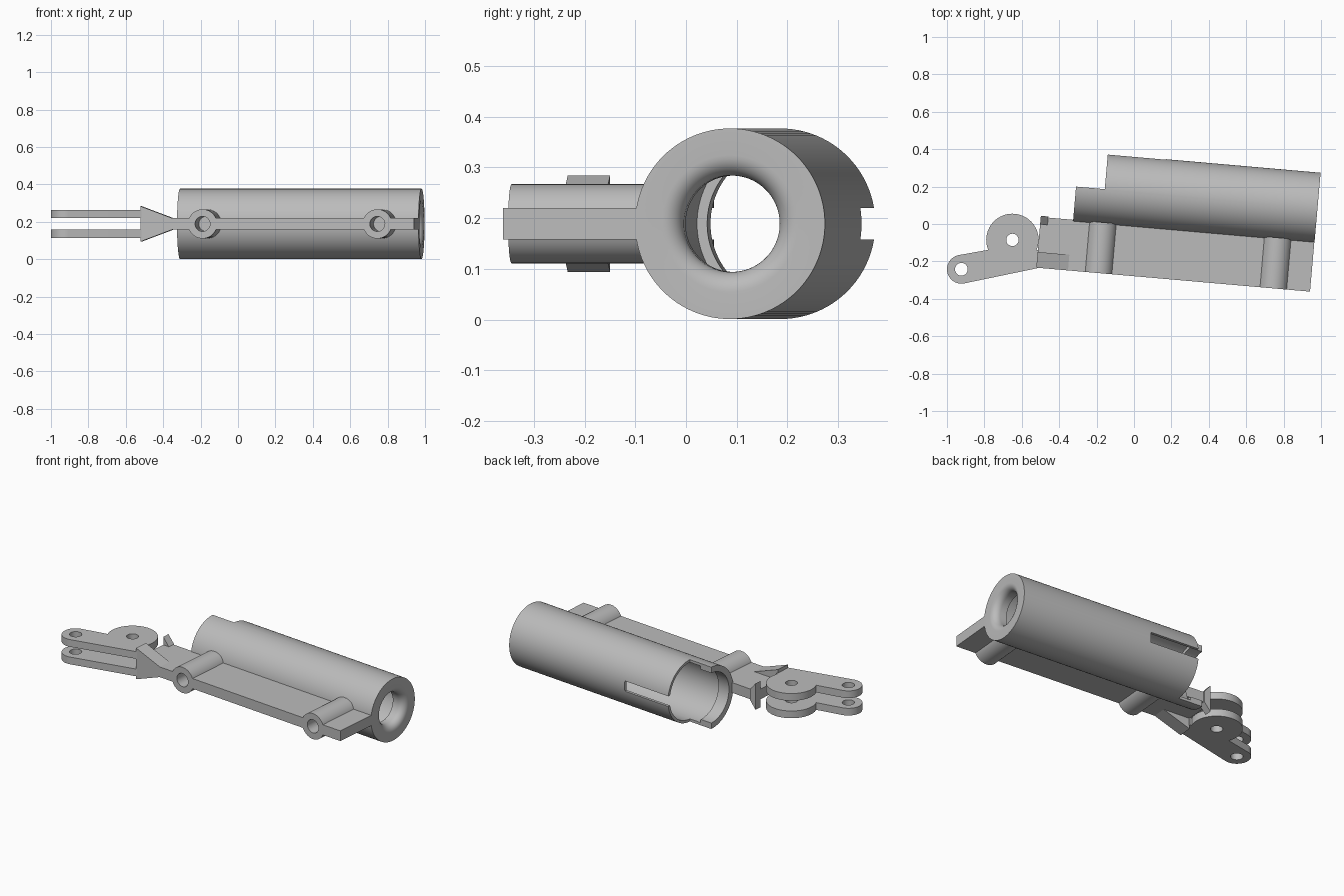
import bpy, bmesh, math
from mathutils import Matrix, Vector

cube = bpy.data.objects.get("Cube")
if cube:
    bpy.data.objects.remove(cube)

grey = bpy.data.materials.new("plain_grey")
grey.use_nodes = True
grey.diffuse_color = (0.5, 0.5, 0.5, 1)
grey.node_tree.nodes["Principled BSDF"].inputs["Base Color"].default_value = (0.5, 0.5, 0.5, 1)

ZC = 0.189                       # height of the middle plane
TILT = Matrix.Rotation(math.radians(-5), 4, 'Z')
TUBE_Y, TUBE_R = 0.172, 0.188
PLATE_H = 0.031
FRONT, BACK = -0.278, -0.006     # plate edges
LEFT_END, RIGHT_END = -0.5, 0.969


def make(name, bm):
    bmesh.ops.recalc_face_normals(bm, faces=bm.faces)
    mesh = bpy.data.meshes.new(name)
    bm.to_mesh(mesh)
    bm.free()
    mesh.materials.append(grey)
    obj = bpy.data.objects.new(name, mesh)
    bpy.context.collection.objects.link(obj)
    return obj


def prism(name, points, offset):
    """Closed outline extruded along a vector."""
    bm = bmesh.new()
    face = bm.faces.new([bm.verts.new(p) for p in points])
    out = bmesh.ops.extrude_face_region(bm, geom=[face])
    moved = [g for g in out["geom"] if isinstance(g, bmesh.types.BMVert)]
    bmesh.ops.translate(bm, verts=moved, vec=Vector(offset))
    return make(name, bm)


def box(name, lo, hi):
    x0, y0, z0 = lo
    x1, y1, z1 = hi
    return prism(name, [(x0, y0, z0), (x1, y0, z0), (x1, y1, z0), (x0, y1, z0)], (0, 0, z1 - z0))


def cylinder(name, centre, radius, depth, axis='Z'):
    bm = bmesh.new()
    bmesh.ops.create_cone(bm, cap_ends=True, segments=64, radius1=radius, radius2=radius, depth=depth)
    turn = Matrix.Rotation(math.pi / 2, 4, 'X') if axis == 'Y' else Matrix()
    bm.transform(Matrix.Translation(centre) @ turn)
    return make(name, bm)


def combine(obj, other, operation):
    other.hide_render = True
    mod = obj.modifiers.new("cut", 'BOOLEAN')
    mod.operation, mod.solver, mod.object = operation, 'EXACT', other
    bpy.ops.object.select_all(action='DESELECT')
    bpy.context.view_layer.objects.active = obj
    obj.select_set(True)
    bpy.ops.object.modifier_apply(modifier=mod.name)
    bpy.data.objects.remove(other)


def finish(obj, tilt=True):
    if tilt:
        obj.data.transform(TILT)
    bpy.ops.object.select_all(action='DESELECT')
    bpy.context.view_layer.objects.active = obj
    obj.select_set(True)
    bpy.ops.object.shade_smooth_by_angle(angle=math.radians(30))


# Hollow tube: lipped open end, capped end with a rounded hole
profile = [(TUBE_R, 0.97), (TUBE_R, -0.326), (0.152, -0.326), (0.152, -0.25),
           (0.172, -0.25), (0.172, 0.89), (0.095, 0.89)]
for i in range(9):
    a = math.radians(90 * i / 8)
    profile.append((0.135 - 0.04 * math.cos(a), 0.93 + 0.04 * math.sin(a)))
bm = bmesh.new()
ring = [bm.verts.new((u, TUBE_Y, ZC + r)) for r, u in profile]
edges = [bm.edges.new((ring[i - 1], ring[i])) for i in range(len(ring))]
bmesh.ops.spin(bm, geom=ring + edges, cent=(0, TUBE_Y, ZC), axis=(1, 0, 0),
               angle=2 * math.pi, steps=96, use_merge=True)
bmesh.ops.remove_doubles(bm, verts=bm.verts, dist=0.00001)
tube = make("tube", bm)
combine(tube, box("half_cut", (-0.5, TUBE_Y, -0.1), (-0.172, 0.6, 0.6)), 'DIFFERENCE')
combine(tube, box("slot_cut", (-0.3, TUBE_Y + 0.1, ZC - 0.031), (0.14, 0.6, ZC + 0.031)), 'DIFFERENCE')
finish(tube)

# Mounting plate with two drilled cross bosses
plate = box("mounting_plate", (LEFT_END, FRONT, ZC - PLATE_H), (RIGHT_END, BACK, ZC + PLATE_H))
bosses = (-0.166, 0.772)
for u in bosses:
    boss = cylinder("boss", (u, (FRONT + BACK) / 2, ZC), 0.078, BACK - FRONT, 'Y')
    combine(plate, boss, 'UNION')
for u in bosses:
    combine(plate, cylinder("boss_hole", (u, FRONT, ZC), 0.04, 0.46, 'Y'), 'DIFFERENCE')
finish(plate)


# Tapered gussets at the fork end of the plate
def gusset(name, y0, y1, length, half):
    pts = [(LEFT_END, y0, ZC - half), (LEFT_END, y0, ZC + half),
           (LEFT_END + length, y0, ZC + PLATE_H), (LEFT_END + length, y0, ZC - PLATE_H)]
    finish(prism(name, pts, (0, y1 - y0, 0)))


gusset("front_gusset", FRONT, -0.194, 0.17, 0.095)
gusset("back_gusset", -0.045, 0.0, 0.04, 0.08)

# Fork: two matching arms, each with a round pivot disc and two pin holes
TIP, PIVOT = Vector((-0.923, -0.242)), Vector((-0.65, -0.085))
for name, side in (("upper_fork_arm", 1), ("lower_fork_arm", -1)):
    base, thick = ZC + side * PLATE_H, side * 0.044
    outline = []
    for i in range(25):
        a = math.radians(100 + 182 * i / 24)
        outline.append((TIP.x + 0.077 * math.cos(a), TIP.y + 0.077 * math.sin(a), base))
    outline += [(-0.515, -0.236, base), (-0.51, -0.14, base), (-0.65, -0.115, base)]
    arm = prism(name, outline, (0, 0, thick))
    mid = base + thick / 2
    combine(arm, cylinder("disc", (*PIVOT, mid), 0.14, abs(thick)), 'UNION')
    for centre, radius in ((TIP, 0.034), (PIVOT, 0.033)):
        combine(arm, cylinder("pin_hole", (*centre, mid), radius, 0.06), 'DIFFERENCE')
    finish(arm, tilt=False)
